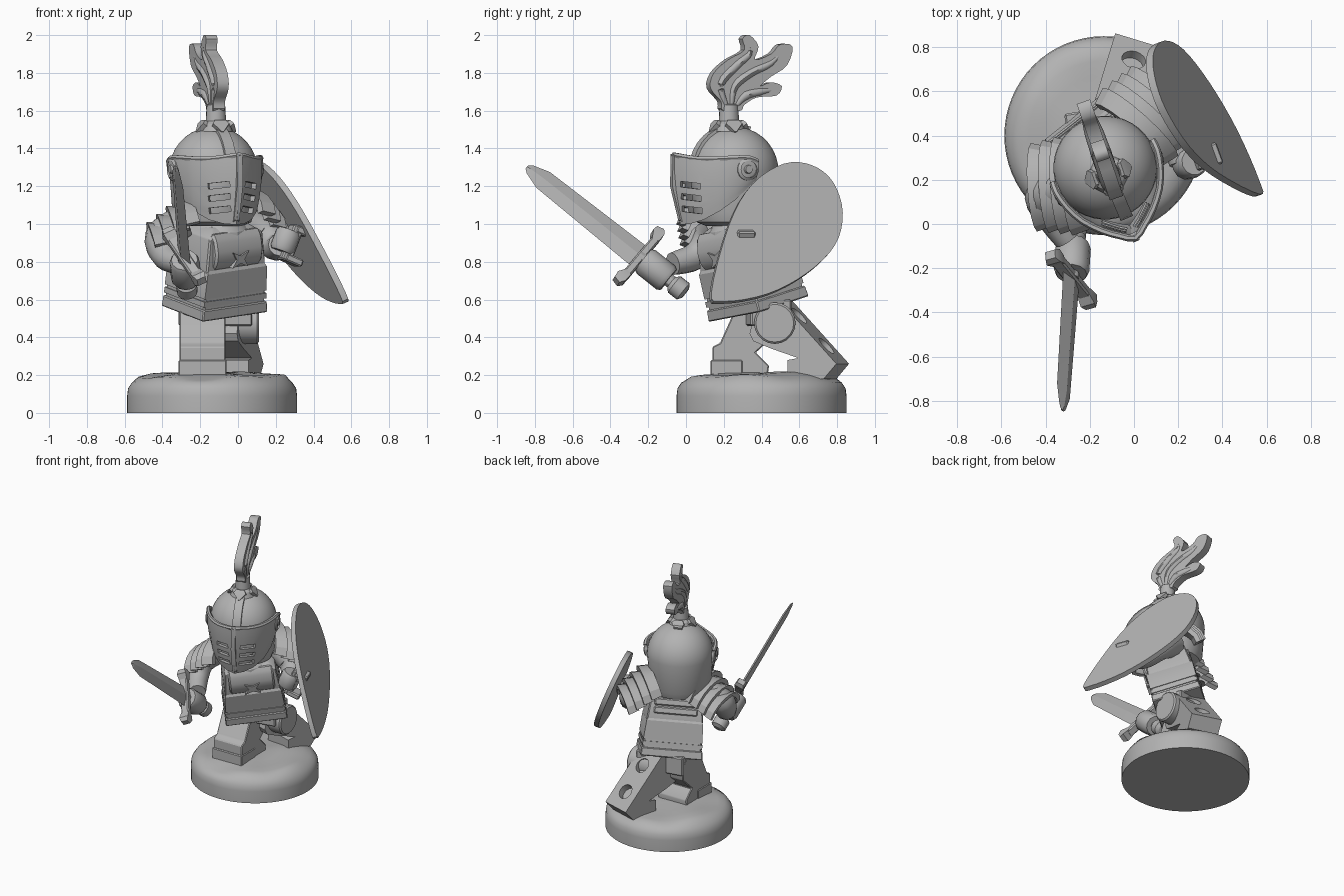
import bpy, bmesh
from math import sin, cos, pi, radians, exp
from mathutils import Matrix, Vector

if "Cube" in bpy.data.objects:
    bpy.data.objects.remove(bpy.data.objects["Cube"])

grey = bpy.data.materials.new("plain_grey")
grey.use_nodes = True
grey.diffuse_color = (0.45, 0.45, 0.45, 1)
grey.node_tree.nodes["Principled BSDF"].inputs["Base Color"].default_value = grey.diffuse_color


def frame(loc, yaw=0, pitch=0, roll=0):
    turn = [Matrix.Rotation(radians(a), 4, k) for a, k in ((yaw, 'Z'), (pitch, 'X'), (roll, 'Y'))]
    return Matrix.Translation(loc) @ turn[0] @ turn[1] @ turn[2]


def finish(name, bm, m=Matrix(), angle=30, bevel=0):
    bmesh.ops.recalc_face_normals(bm, faces=bm.faces)
    if bevel:
        bmesh.ops.bevel(bm, geom=bm.edges[:], offset=bevel, segments=1, affect='EDGES')
    bm.transform(m)
    me = bpy.data.meshes.new(name)
    bm.to_mesh(me)
    bm.free()
    me.materials.append(grey)
    me.shade_smooth()
    me.set_sharp_from_angle(angle=radians(angle))
    ob = bpy.data.objects.new(name, me)
    bpy.context.scene.collection.objects.link(ob)
    return ob


def loft(name, rings, m=Matrix(), closed=True, **kw):
    """Skin rings of points and cap both ends."""
    bm = bmesh.new()
    rows = [[bm.verts.new(p) for p in r] for r in rings]
    n = len(rows[0])
    for a, b in zip(rows, rows[1:]):
        for i in range(n if closed else n - 1):
            j = (i + 1) % n
            bm.faces.new((a[i], a[j], b[j], b[i]))
    if closed:
        bm.faces.new(rows[0][::-1])
        bm.faces.new(rows[-1])
    return finish(name, bm, m, **kw)


def slab(name, levels, m=Matrix(), **kw):
    """Rectangular stack: (z, half width, half depth, y shift)."""
    return loft(name, [[(sx * w, y + sy * d, z) for sx, sy in ((-1, -1), (1, -1), (1, 1), (-1, 1))]
                       for z, w, d, y in levels], m, **kw)


def box(name, size, m, bevel=0.008):
    x, y, z = (s / 2 for s in size)
    return slab(name, [(-z, x, y, 0), (z, x, y, 0)], m, bevel=bevel)


def lathe(name, profile, m=Matrix(), n=32, **kw):
    return loft(name, [[(r * cos(2 * pi * i / n), r * sin(2 * pi * i / n), z) for i in range(n)]
                       for r, z in profile], m, **kw)


def prism(name, pts, x0, x1, m=Matrix(), **kw):
    return loft(name, [[(x, y, z) for y, z in pts] for x in (x0, x1)], m, **kw)


def spline(pts, steps=4, closed=True):
    """Catmull-Rom through the points."""
    p = [Vector(q) for q in pts]
    if not closed:
        p = [p[0]] + p + [p[-1]]
    n, out = len(p), []
    for i in (range(n) if closed else range(1, n - 2)):
        a, b, c, d = p[i - 1], p[i], p[(i + 1) % n], p[(i + 2) % n]
        for s in range(steps):
            t = s / steps
            out.append(0.5 * (2 * b + (c - a) * t + (2 * a - 5 * b + 4 * c - d) * t * t
                              + (3 * b - a - 3 * c + d) * t ** 3))
    return out if closed else out + [p[-1]]


def tube(name, pts, radii, m=Matrix(), n=12, steps=4):
    path = spline(pts, steps, False)
    rings = []
    for i, p in enumerate(path):
        k = i / (len(path) - 1) * (len(radii) - 1)
        j = min(int(k), len(radii) - 2)
        r = radii[j] + (radii[j + 1] - radii[j]) * (k - j)
        q = (path[min(i + 1, len(path) - 1)] - path[max(i - 1, 0)]).to_track_quat('Z', 'Y')
        rings.append([p + q @ Vector((r * cos(2 * pi * a / n), r * sin(2 * pi * a / n), 0)) for a in range(n)])
    return loft(name, rings, m, angle=45)


def cut(target, cutters):
    """Subtract cutters, then bake the result and drop them."""
    for c in cutters:
        c.hide_render = True
        mod = target.modifiers.new("cut", 'BOOLEAN')
        mod.operation, mod.solver, mod.object = 'DIFFERENCE', 'EXACT', c
    bake(target)
    for c in cutters:
        bpy.data.objects.remove(c)


def bake(ob):
    bpy.context.view_layer.update()
    me = bpy.data.meshes.new_from_object(ob.evaluated_get(bpy.context.evaluated_depsgraph_get()))
    ob.modifiers.clear()
    ob.data = me
    me.shade_smooth()
    me.set_sharp_from_angle(angle=radians(30))


# Round base with lumpy ground on top
base = lathe("base", [(0.45, 0), (0.45, 0.09), (0.445, 0.13), (0.425, 0.16), (0.39, 0.178), (0.34, 0.188),
                      (0.27, 0.195), (0.18, 0.2), (0.08, 0.2)], frame((-0.137, 0.4, 0)), n=64, angle=50)
for v in base.data.vertices:
    if v.co.z > 0.165:
        v.co.z += 0.012 * sin(13 * v.co.x + 1) * cos(11 * v.co.y) + 0.015 * exp(-9 * (v.co.y - 0.35) ** 2)

# Legs: right planted in front, left pushed off behind
prism("right_leg", [(0.14, 0.18), (0.43, 0.18), (0.44, 0.25), (0.37, 0.32), (0.48, 0.42), (0.48, 0.52),
                    (0.42, 0.6), (0.27, 0.57), (0.18, 0.37), (0.14, 0.35), (0.14, 0.29)],
      -0.31, -0.065, bevel=0.006)
prism("right_toe_plate", [(0.13, 0.18), (0.3, 0.18), (0.3, 0.28), (0.13, 0.28)], -0.315, -0.06, bevel=0.006)
F = frame((-0.045, 0.6, 0), -17)
left_leg = prism("left_leg", [(-0.24, 0.42), (-0.2, 0.57), (-0.08, 0.6), (0.24, 0.26), (0.17, 0.18), (-0.03, 0.18),
                              (-0.03, 0.28), (0.03, 0.29), (-0.12, 0.34), (-0.22, 0.38)], -0.115, 0.115, F)
cut(left_leg, [lathe("stud_hole", [(0.055, -0.05), (0.055, 0.05)], F @ frame((0, y, z), 0, -43), n=16)
               for y, z in ((0.0, 0.515), (0.15, 0.355))])
lathe("left_thigh", [(0.11, -0.1), (0.11, 0.09), (0.1, 0.1)], frame((0.01, 0.47, 0.475), 0, 0, 90), n=20)
box("hips", (0.36, 0.22, 0.14), frame((-0.12, 0.42, 0.53), 10))

# Torso leans forward and twists to its left
T = frame((-0.125, 0.385, 0.55), 40, 14, -7)
slab("skirt", [(0, 0.22, 0.178, 0), (0.06, 0.216, 0.174, 0)], T, bevel=0.006)
slab("torso", [(0.05, 0.208, 0.166, 0), (0.28, 0.198, 0.16, 0), (0.44, 0.18, 0.145, 0), (0.48, 0.12, 0.09, 0)],
     T, bevel=0.008)
slab("belly_plate", [(0.12, 0.21, 0.17, 0), (0.255, 0.2, 0.17, 0), (0.27, 0.19, 0.16, 0)], T)
slab("belt", [(0.075, 0.212, 0.17, 0), (0.105, 0.211, 0.17, 0)], T)
prism("breastplate", [(-0.13, 0.47), (-0.165, 0.43), (-0.186, 0.36), (-0.18, 0.3), (-0.15, 0.26), (0, 0.3)],
      -0.16, 0.16, T, bevel=0.012)
for z in (0.33, 0.39):
    box("back_band", (0.31, 0.04, 0.05), T @ frame((0, 0.145, z), 0, 8))
star = [(0.075 * r * cos(pi * i / 4), 0.06 * r * sin(pi * i / 4) + 0.32)
        for i, r in enumerate((0.35, 1) * 4)]
loft("chest_star", [[(x, y, z) for x, z in star] for y in (-0.16, -0.195)], T)
box("neck_guard", (0.16, 0.1, 0.05), T @ frame((0, 0.14, 0.46), 0, 20))
lathe("gorget", [(0.16, 0.42), (0.15, 0.46), (0.11, 0.5)], T, n=16, angle=20)

# Layered shoulder armour and arms
def plate_ring(rad, x):
    out = [(x, rad * 1.4 * sin(a), rad * cos(a)) for a in [radians(-82 + 20.5 * i) for i in range(9)]]
    return out + [(x, p[1] * 0.84, p[2] * 0.84 - 0.01) for p in out[::-1]]

for side, m in (("right", frame((-0.25, 0.18, 0.985), 4) @ Matrix.Scale(-1, 4, (1, 0, 0))),
                ("left", frame((0.0, 0.43, 1.04), 48))):
    for i in range(4):
        loft(side + "_shoulder_plate", [plate_ring(0.15 - 0.007 * i, 0.055 * i - 0.04),
                                        plate_ring(0.166 - 0.007 * i, 0.055 * i + 0.04)],
             m @ frame((0, 0, -0.022 * i), 0, 0, 14), angle=20)
tube("right_arm", [(-0.3, 0.18, 1.01), (-0.4, 0.13, 0.93), (-0.38, 0.05, 0.83), (-0.3, -0.07, 0.79)],
     [0.09, 0.095, 0.075, 0.06])
tube("left_arm", [(0.0, 0.43, 1.03), (0.14, 0.45, 0.95), (0.2, 0.37, 0.88), (0.22, 0.27, 0.89)],
     [0.09, 0.095, 0.075, 0.06])

# Sword along its own z, guard along its own x
up = Vector((-0.055, -0.81, 0.645)).normalized()
side = up.cross(Vector((-0.18, 0.21, 0.27))).normalized()
S = Matrix((side.cross(up), side, up)).transposed().to_4x4()
S.translation = (-0.27, -0.03, 0.655)
loft("blade", [[(w, 0, z), (0, t, z), (-w, 0, z), (0, -t, z)] for z, w, t in
               ((0.28, 0.075, 0.02), (0.93, 0.062, 0.018), (1.02, 0.03, 0.01), (1.04, 0.012, 0.004))], S, angle=10)
box("guard", (0.3, 0.06, 0.045), S @ frame((0, 0, 0.27)))
for s in (-1, 1):
    slab("guard_tip", [(0, 0.02, 0.03, 0), (0.05, 0.032, 0.035, 0), (0.08, 0.02, 0.025, 0)],
         S @ frame((s * 0.125, 0, 0.268), 0, 0, s * 75))
lathe("grip", [(0.035, 0), (0.035, 0.28)], S, n=12)
lathe("pommel", [(0.03, -0.035), (0.055, -0.02), (0.055, 0.04), (0.035, 0.06)], S, n=16)
lathe("right_hand", [(0.07, 0.08), (0.08, 0.1), (0.08, 0.23), (0.07, 0.25)], S, n=12)

# Egg-shaped shield on a slanted plane, with the hand and handle behind it
egg = spline([(0.135, 0.64), (0.2, 0.59), (0.43, 0.63), (0.64, 0.74), (0.79, 0.89), (0.83, 1.06),
              (0.78, 1.22), (0.67, 1.31), (0.52, 1.32), (0.35, 1.21), (0.23, 1.0)], 4)
normal = Vector((1, 0.367, 0.418)).normalized()
front = [Vector((0.573 - 0.367 * (y - 0.17) - 0.418 * (z - 0.6), y, z)) for y, z in egg]
loft("shield", [front, [p - 0.035 * normal for p in front]])
G = frame((0.295, 0.29, 0.89), 20, 0, 22)
box("shield_handle", (0.06, 0.09, 0.2), G @ frame((-0.02, 0, 0)))
for z in (-0.08, 0.08):
    box("handle_arm", (0.1, 0.1, 0.04), G @ frame((0.02, 0, z)))
lathe("left_hand", [(0.06, -0.06), (0.07, -0.04), (0.07, 0.04), (0.06, 0.06)], G @ frame((-0.05, 0, 0)), n=12)

# Helmet
H = frame((-0.13, 0.255, 0), 23)
lathe("helmet", [(0.15, 0.99), (0.2, 1.01), (0.218, 1.06), (0.228, 1.2)] +
      [(0.235 * cos(a), 1.28 + 0.235 * sin(a)) for a in [radians(10 * i) for i in range(9)]], H, n=40, angle=40)
arc = [radians(a) for a in range(70, 191, 12)]
prism("helmet_ridge", [(r * cos(a), 1.28 + r * sin(a)) for r, s in ((0.25, 1), (0.2, -1)) for a in arc[::s]],
      -0.03, 0.03, H)

# Pointed visor: half outline as (x, forward, bottom z, top z), mirrored across the middle
half = [(0, 0.352, 1.0, 1.365), (0.06, 0.315, 1.005, 1.355), (0.125, 0.262, 1.025, 1.345), (0.19, 0.185, 1.07, 1.345),
        (0.23, 0.1, 1.13, 1.35), (0.248, 0.02, 1.2, 1.35), (0.246, -0.03, 1.24, 1.33)]
outline = [(-x, *p) for x, *p in half[:0:-1]] + half
rows = []
for t in (0, 0.12, 0.25, 0.5, 0.75, 0.9, 1):
    k = 1 - 0.16 * (1 - t) ** 2 - 0.02 * t * t
    rows.append([(x * (0.3 + 0.7 * k), -f * k, b + (h - b) * t) for x, f, b, h in outline])
visor = loft("visor", rows, H, closed=False)
thick = visor.modifiers.new("thick", 'SOLIDIFY')
thick.thickness, thick.offset = 0.028, 0
bake(visor)
cut(visor, [box("slit", (0.12, 0.2, 0.03), H @ frame((s * 0.1, -0.3, z), s * 40, 0, s * 6), 0)
            for s in (-1, 1) for z in (1.075, 1.14, 1.205)])
prism("visor_ridge", [(-0.29, 1.0), (-0.315, 1.02), (-0.362, 1.2), (-0.358, 1.37), (-0.32, 1.37), (-0.32, 1.2)],
      -0.016, 0.016, H)
tube("visor_rim", [(x, -f * 0.985, h) for x, f, b, h in outline], [0.015, 0.015], H, n=6, steps=2)
for s in (-1, 1):
    lathe("visor_pivot", [(0.06, 0), (0.06, 0.022), (0.045, 0.032), (0.045, 0.02), (0.025, 0.02), (0.02, 0.035)],
          H @ frame((s * 0.228, -0.025, 1.29), 0, 0, s * 90), n=20)

# Plume with holder
P = frame((-0.13, 0.265, 0), 19) @ frame((0, -0.265, 0))
lathe("plume_holder", [(0.09, 1.49), (0.075, 1.53), (0.055, 1.545), (0.05, 1.63), (0.04, 1.635)],
      P @ frame((0, 0.225, 0)), n=12)
for a in range(4):
    slab("holder_petal", [(-0.05, 0.006, 0.01, 0), (0, 0.045, 0.014, 0), (0.025, 0.03, 0.01, 0)],
         P @ frame((0, 0.225, 1.525), 90 * a) @ frame((0, -0.075, 0), 0, -35))
flame = spline([(0.18, 1.6), (0.17, 1.65), (0.11, 1.72), (0.13, 1.8), (0.21, 1.87), (0.3, 1.92), (0.29, 1.98),
                (0.33, 2.0), (0.38, 1.94), (0.36, 1.87), (0.45, 1.9), (0.5, 1.95), (0.57, 1.94), (0.54, 1.84),
                (0.45, 1.78), (0.39, 1.73), (0.45, 1.75), (0.51, 1.73), (0.48, 1.68), (0.37, 1.67), (0.3, 1.63),
                (0.28, 1.6)], 3)
prism("plume", flame, -0.032, 0.032, P, angle=35)
for s in (-1, 1):
    for path in ([(0.2, 1.63), (0.17, 1.74), (0.26, 1.84), (0.33, 1.9), (0.33, 1.96)],
                 [(0.23, 1.63), (0.25, 1.73), (0.34, 1.8), (0.45, 1.85), (0.51, 1.91)],
                 [(0.26, 1.63), (0.31, 1.68), (0.39, 1.7), (0.47, 1.71)]):
        tube("plume_strand", [(s * 0.022, y, z) for y, z in path], [0.014, 0.026, 0.022, 0.006], P, n=8)
